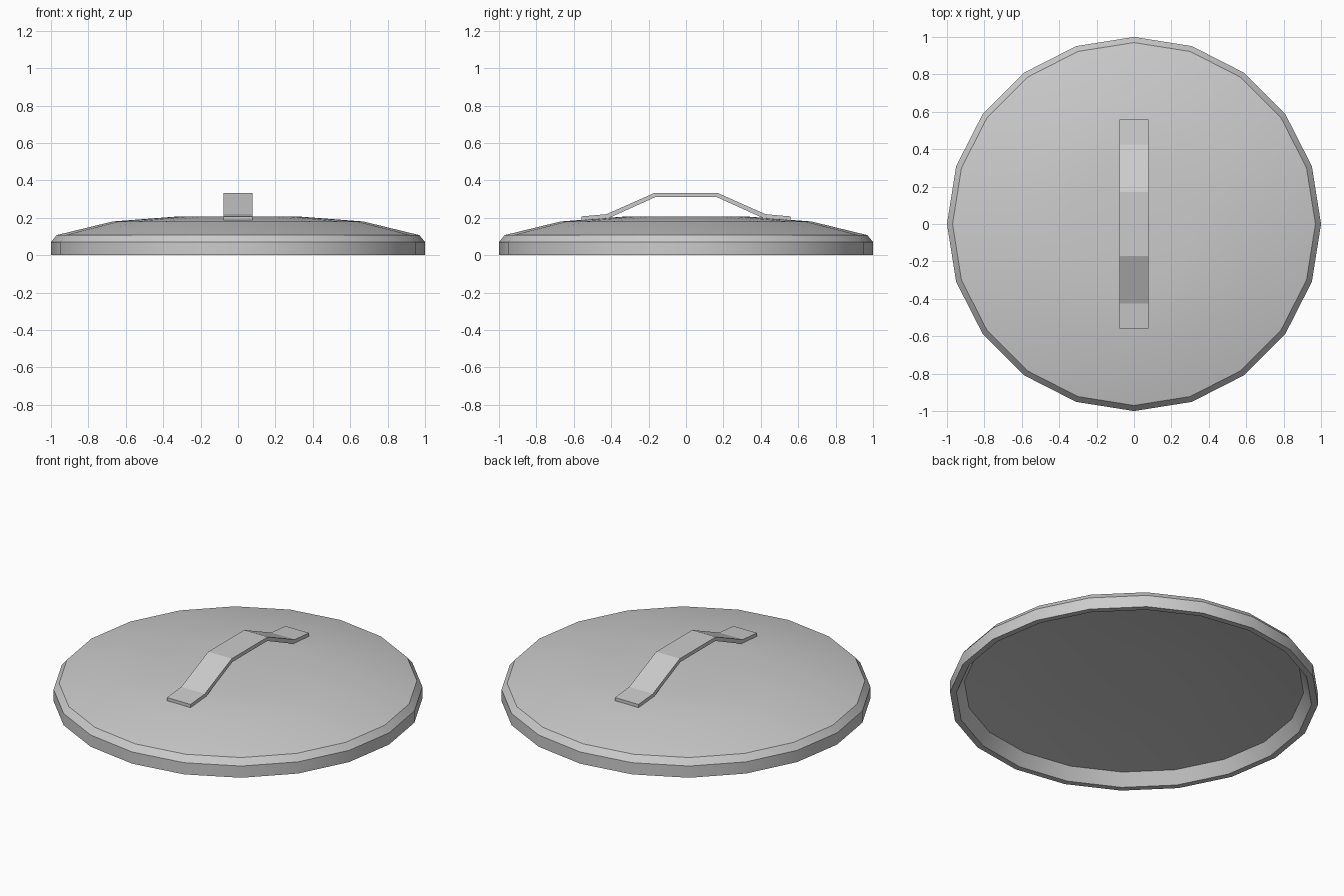
import bpy, bmesh, math

if "Cube" in bpy.data.objects:
    bpy.data.objects.remove(bpy.data.objects["Cube"])

SIDES = 20


def make_object(name, bm):
    bmesh.ops.recalc_face_normals(bm, faces=bm.faces)
    mesh = bpy.data.meshes.new(name)
    bm.to_mesh(mesh)
    bm.free()
    ob = bpy.data.objects.new(name, mesh)
    bpy.context.collection.objects.link(ob)
    return ob


def lathe(name, profile):
    """Revolve a (radius, z) profile and cap both open ends."""
    bm = bmesh.new()
    rings = []
    for r, z in profile:
        angles = [2 * math.pi * i / SIDES for i in range(SIDES)]
        rings.append([bm.verts.new((r * math.cos(a), r * math.sin(a), z)) for a in angles])
    for a, b in zip(rings, rings[1:]):
        for i in range(SIDES):
            j = (i + 1) % SIDES
            bm.faces.new((a[i], a[j], b[j], b[i]))
    bm.faces.new(rings[0])
    bm.faces.new(rings[-1])
    return make_object(name, bm)


def strap(name, top, bottom, half_width):
    """Extrude a band along x from matching top and bottom (y, z) lines."""
    bm = bmesh.new()
    sections = []
    for (ty, tz), (by, bz) in zip(top, bottom):
        sections.append([bm.verts.new(c) for c in (
            (-half_width, ty, tz), (half_width, ty, tz),
            (half_width, by, bz), (-half_width, by, bz))])
    for a, b in zip(sections, sections[1:]):
        for i in range(4):
            j = (i + 1) % 4
            bm.faces.new((a[i], a[j], b[j], b[i]))
    bm.faces.new(sections[0])
    bm.faces.new(sections[-1])
    return make_object(name, bm)


def mirrored(half):
    return half + [(-y, z) for y, z in reversed(half)]


# Domed lid: shallow hollow underside, rim, bevelled edge and shallow dome
lid = lathe("lid", [(0.316, 0.12), (0.66, 0.105), (0.922, 0.071),
                    (0.965, 0), (1, 0), (1, 0.07), (0.97, 0.107),
                    (0.67, 0.18), (0.32, 0.207)])
bpy.context.view_layer.objects.active = lid
lid.select_set(True)
bpy.ops.object.shade_smooth_by_angle(angle=math.radians(30))

# Bent strap handle with feet lying on the dome
strap("handle",
      mirrored([(0.56, 0.207), (0.425, 0.219), (0.17, 0.332)]),
      mirrored([(0.56, 0.186), (0.415, 0.197), (0.165, 0.31)]),
      0.078)
